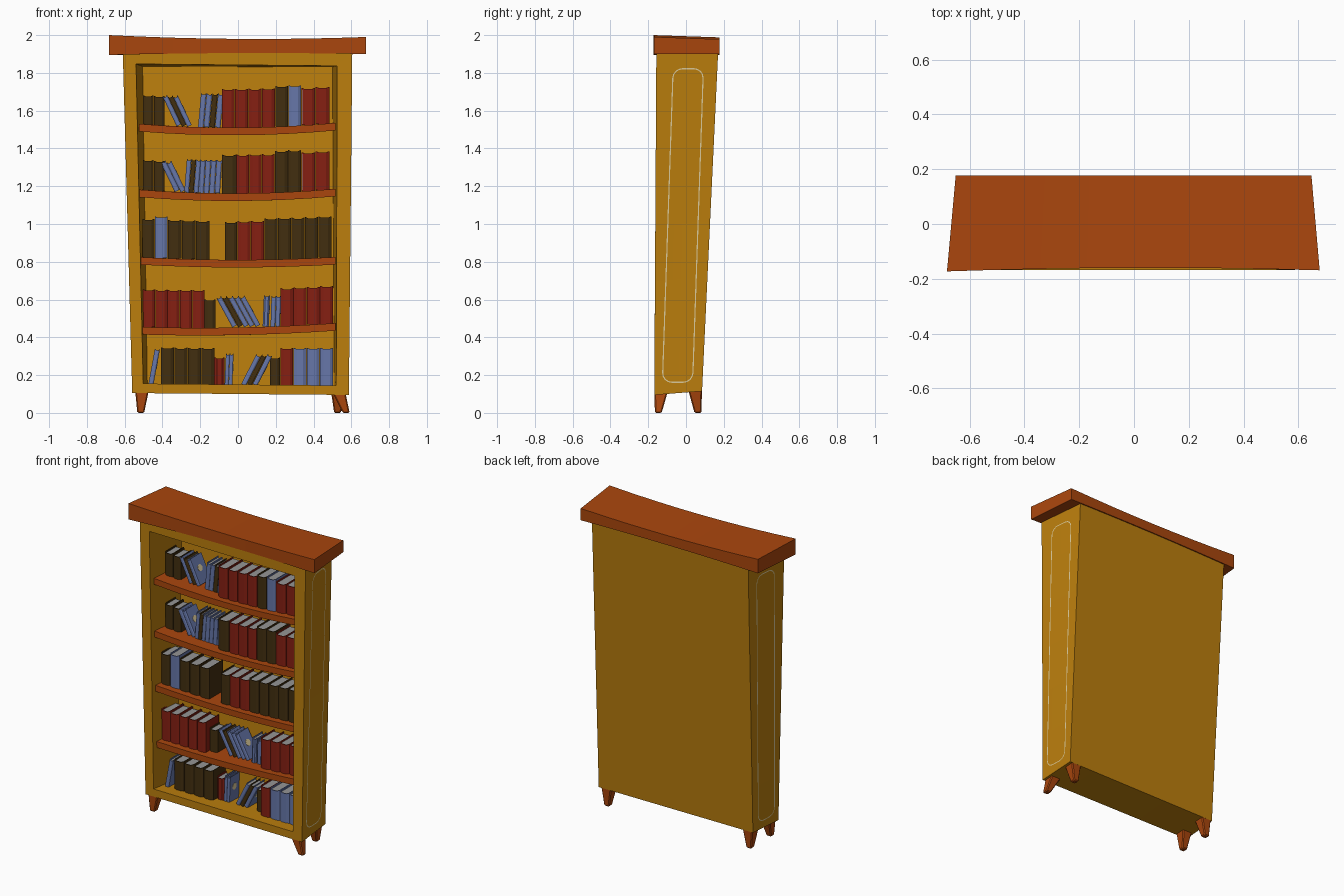
import bpy, bmesh, math
from mathutils import Vector, Matrix

if "Cube" in bpy.data.objects:
    bpy.data.objects.remove(bpy.data.objects["Cube"])


def material(name, rgb):
    m = bpy.data.materials.new(name)
    m.diffuse_color = (*rgb, 1)
    m.use_nodes = True
    m.node_tree.nodes["Principled BSDF"].inputs["Base Color"].default_value = m.diffuse_color
    return m


OCHRE = material("ochre wood", (0.50, 0.21, 0.004))
ORANGE = material("orange wood", (0.40, 0.061, 0.004))
DARK = material("dark brown cover", (0.055, 0.028, 0.005))
RED = material("red cover", (0.24, 0.014, 0.006))
BLUE = material("blue cover", (0.135, 0.185, 0.40))
GREY = material("grey pages", (0.30, 0.30, 0.30))
PALE = material("pale trim", (0.72, 0.60, 0.33))


def finish(name, bm, mats, fix=True):
    if fix:
        bmesh.ops.recalc_face_normals(bm, faces=bm.faces)
    me = bpy.data.meshes.new(name)
    bm.to_mesh(me)
    bm.free()
    for m in mats:
        me.materials.append(m)
    ob = bpy.data.objects.new(name, me)
    bpy.context.collection.objects.link(ob)
    return ob


def loft(bm, sections, mat=0):
    """Join equal closed loops and cap both ends."""
    rings = [[bm.verts.new(p) for p in s] for s in sections]
    n = len(rings[0])
    faces = [bm.faces.new(rings[0]), bm.faces.new(rings[-1][::-1])]
    for a, b in zip(rings, rings[1:]):
        for i in range(n):
            j = (i + 1) % n
            faces.append(bm.faces.new((a[i], a[j], b[j], b[i])))
    for f in faces:
        f.material_index = mat


def lerp(a, b, t):
    return a + (b - a) * t


def curve3(l, m, r, t):
    """Parabola through left, middle and right values."""
    return l * (1 - t) * (1 - 2 * t) + m * 4 * t * (1 - t) + r * t * (2 * t - 1)


# Cabinet: tapered box with a tapered recess in the front
bm = bmesh.new()


def quad_ring(pts):
    return [bm.verts.new(p) for p in pts]


back = quad_ring([(-.55, .085, .115), (.58, .085, .115), (.57, .17, 1.905), (-.575, .17, 1.905)])
front = quad_ring([(-.56, -.168, .105), (.587, -.168, .095), (.605, -.157, 1.91), (-.61, -.157, 1.91)])
lip = quad_ring([(-.502, -.1675, .155), (.52, -.1675, .145), (.525, -.157, 1.837), (-.54, -.157, 1.847)])
deep = quad_ring([(-.48, .05, .145), (.51, .05, .14), (.50, .135, 1.83), (-.505, .135, 1.835)])
bm.faces.new(back)
bm.faces.new(deep)
for a, b in ((back, front), (front, lip), (lip, deep)):
    for i in range(4):
        j = (i + 1) % 4
        bm.faces.new((a[i], a[j], b[j], b[i]))
bmesh.ops.subdivide_edges(bm, edges=bm.edges[:], cuts=5, use_grid_fill=True)
finish("cabinet", bm, [OCHRE])

# Cornice: slightly sagging slab, wider at the front
bm = bmesh.new()
secs = []
for i in range(9):
    t = i / 8
    xf, xb = lerp(-.683, .678, t), lerp(-.651, .648, t)
    yf = curve3(-.173, -.160, -.169, t)
    top, bot = curve3(2.0, 1.98, 1.99, t), curve3(1.895, 1.905, 1.90, t)
    secs.append([(xf, yf, bot), (xb, .177, bot), (xb, .177, top - .012), (xf, yf, top)])
loft(bm, secs)
finish("cornice", bm, [ORANGE])

# Legs: splayed tapering blocks
for name, tx, ty, bx, by in (("front_left_leg", -.508, -.130, -.515, -.147),
                             ("front_right_leg", .528, -.130, .573, -.147),
                             ("back_left_leg", -.508, .048, -.515, .063),
                             ("back_right_leg", .528, .048, .527, .063)):
    bm = bmesh.new()
    loft(bm, [[(x + sx * r, y + sy * r, z) for sx, sy in ((-1, -1), (1, -1), (1, 1), (-1, 1))]
              for x, y, z, r in ((bx, by, 0, .018), (tx, ty, .125, .037))])
    leg = finish(name, bm, [ORANGE])
    bev = leg.modifiers.new("bevel", "BEVEL")
    bev.width = .006
    bev.segments = 1

# Side trim: thin rounded outline on each side panel
for sign, name in ((1, "right_trim"), (-1, "left_trim")):
    bm = bmesh.new()

    def on_side(y, z):
        t = (z - .1) / 1.805
        s = (y - lerp(-.168, -.157, t)) / (lerp(.085, .17, t) - lerp(-.168, -.157, t))
        if sign > 0:
            x = lerp(lerp(.587, .605, t), lerp(.58, .57, t), s)
        else:
            x = lerp(lerp(-.56, -.61, t), lerp(-.55, -.575, t), s)
        return Vector((x + sign * .0015, y, z))

    loops = []
    for grow in (.003, -.003):
        pts = []
        for cy, cz, a0 in ((1, 1, 0), (-1, 1, 90), (-1, -1, 180), (1, -1, 270)):
            for k in range(5):
                a = math.radians(a0 + k * 22.5)
                v = cy * .03 + (.05 + grow) * math.cos(a)
                z = .992 + cz * .78 + (.05 + grow) * math.sin(a)
                pts.append((v + lerp(-.045, .012, (z - .16) / 1.665), z))
            nz = pts[-1]
            if a0 in (90, 270):  # extra points down the long edges
                step = -1 if a0 == 90 else 1
                for k in range(1, 8):
                    z = .992 + cz * .78 + step * 1.56 * k / 8
                    side = cy * (.08 + grow)
                    pts.append((side + lerp(-.045, .012, (z - .16) / 1.665), z))
        loops.append([bm.verts.new(on_side(*p)) for p in pts])
    a, b = loops
    for i in range(len(a)):
        j = (i + 1) % len(a)
        f = bm.faces.new((a[i], a[j], b[j], b[i]))
        f.normal_update()
        if f.normal.x * sign < 0:
            f.normal_flip()
    finish(name, bm, [PALE], fix=False)


def back_y(z):
    return lerp(.05, .135, (z - .14) / 1.69)


# Shelves: gently bowed boards (left, middle, right heights of the top)
levels = [(1.53, 1.51, 1.535), (1.182, 1.162, 1.186), (.825, .81, .825), (.455, .452, .475)]
for k, (l, m, r) in enumerate(levels):
    bm = bmesh.new()
    secs = []
    for i in range(9):
        t = i / 8
        z = curve3(l, m, r, t)
        xf, xb, yb = lerp(-.525, .515, t), lerp(-.505, .508, t), back_y(z) + .005
        secs.append([(xf, -.13, z - .04), (xb, yb, z - .04), (xb, yb, z), (xf, -.13, z)])
    loft(bm, secs)
    finish(f"shelf_{k + 1}", bm, [ORANGE])


def book(bm, x0, w, d, h, base, y, lean, mat, emblem):
    """U-shaped cover with rounded spine, and a page block inside."""
    part = bmesh.new()
    a, t, e = w / 2 * .97, .004, min(.01, w * .2)
    outer = [(-a, d), (-a, e), (-a * .5, .001), (a * .5, .001), (a, e), (a, d)]
    inner = [(-a + t, d), (-a + t, e + t), (-a * .5, t + .002), (a * .5, t + .002), (a - t, e + t), (a - t, d)]
    for i in range(5):  # the spine middle dips a little below the cover corners
        hs = [h - (.006 if j in (2, 3) else 0) for j in (i, i + 1)]
        ring = [(outer[i], hs[0]), (outer[i + 1], hs[1]), (inner[i + 1], hs[1]), (inner[i], hs[0])]
        loft(part, [[(*p, 0) for p, _ in ring], [(*p, z) for p, z in ring]], mat)
    rect = [(-a + t, .008), (a - t, .008), (a - t, d - .006), (-a + t, d - .006)]
    loft(part, [[(*p, z) for p in rect] for z in (.005, h - .01)], 3)
    if emblem:  # round cover plate
        disc = [(d * .5 + .022 * math.cos(q * math.pi / 6), h * .55 + .022 * math.sin(q * math.pi / 6))
                for q in range(12)]
        loft(part, [[(x, *p) for p in disc] for x in (a, a + .002)], 4)
    pivot = w / 2 if lean > 0 else -w / 2
    if lean == 0:
        pivot = 0
    mtx = (Matrix.Translation((x0 + w / 2 + pivot, y, base)) @ Matrix.Rotation(lean, 4, 'Y')
           @ Matrix.Translation((-pivot, 0, 0)))
    bmesh.ops.transform(part, matrix=mtx, verts=part.verts)
    tmp = bpy.data.meshes.new("tmp")
    part.to_mesh(tmp)
    part.free()
    bm.from_mesh(tmp)
    bpy.data.meshes.remove(tmp)


# Books: (start x, end x, height, cover of each book, lean)
rows = [
    [(-.504, -.388, .155, "kk", 0), (-.325, -.24, .172, "bkb", -.44), (-.212, -.092, .178, "bbkb", .09),
     (-.087, .196, .205, "rrrr", 0), (.197, .266, .215, "k", 0), (.266, .335, .215, "b", 0),
     (.335, .485, .197, "rr", 0)],
    [(-.504, -.388, .16, "kk", 0), (-.335, -.272, .172, "bb", -.45), (-.285, -.21, .175, "bkb", .08),
     (-.21, -.095, .175, "bbbb", .06), (-.087, -.008, .205, "k", 0), (-.008, .194, .205, "rrr", 0),
     (.194, .335, .22, "kk", 0), (.335, .485, .205, "rr", 0)],
    [(-.507, -.441, .205, "k", 0), (-.441, -.372, .22, "b", 0), (-.372, -.15, .205, "kkk", 0),
     (-.071, -.003, .20, "k", 0), (-.003, .14, .205, "rr", 0), (.14, .495, .218, "kkkkk", 0)],
    [(-.504, -.177, .2, "rrrrr", 0), (-.177, -.119, .15, "k", 0), (-.03, .125, .175, "bkbbb", -.5),
     (.13, .163, .165, "b", .04), (.172, .222, .16, "bb", .03), (.224, .504, .2, "rrrr", 0)],
    [(-.475, -.447, .19, "b", .18), (-.409, -.124, .2, "kkkk", 0), (-.124, -.071, .15, "r", 0),
     (-.071, -.03, .17, "bb", .04), (.015, .105, .175, "bkb", .47), (.168, .222, .15, "k", 0),
     (.224, .293, .2, "r", 0), (.293, .504, .2, "bbb", 0)],
]
code = {"k": 0, "r": 1, "b": 2}
for k, (row, lv) in enumerate(zip(rows, levels + [(.149, .143, .145)])):
    bm = bmesh.new()
    for x0, x1, h, covers, lean in row:
        w = (x1 - x0) / len(covers)
        small = h < .18
        y = -.05 if small else -.09
        d = (.10 if small else .14) + (back_y(lv[1]) - .05) * .3
        for i, c in enumerate(covers):
            x = x0 + i * w
            base = curve3(*lv, (x + w / 2 + .52) / 1.04)
            thin = w < .04 and c == "b" and i == len(covers) - 1
            book(bm, x, w * (math.cos(lean) if lean else 1), d, h, base, y, lean, code[c], thin)
    finish(f"books_row_{k + 1}", bm, [DARK, RED, BLUE, GREY, PALE])
